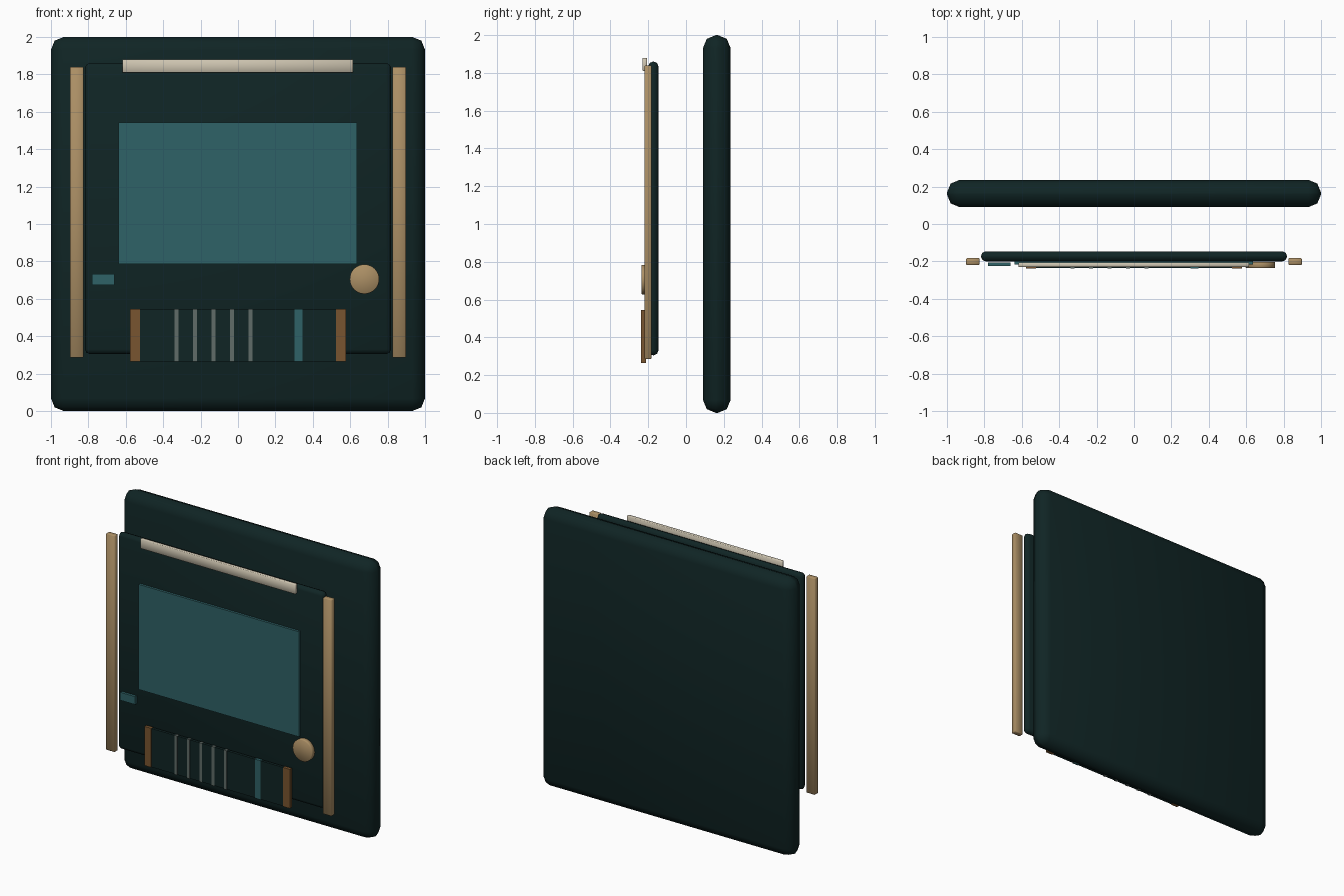
import bpy
import math

if "Cube" in bpy.data.objects:
    bpy.data.objects.remove(bpy.data.objects["Cube"], do_unlink=True)


def material(name, r, g, b):
    mat = bpy.data.materials.new(name)
    mat.use_nodes = True
    mat.diffuse_color = (r, g, b, 1)
    bsdf = next(n for n in mat.node_tree.nodes if n.type == "BSDF_PRINCIPLED")
    bsdf.inputs["Base Color"].default_value = (r, g, b, 1)
    return mat


DARK = material("dark green", 0.005, 0.018, 0.018)
TEAL = material("teal", 0.028, 0.122, 0.135)
TAN = material("tan", 0.41, 0.275, 0.13)
CREAM = material("cream", 0.62, 0.56, 0.44)
BROWN = material("brown", 0.19, 0.09, 0.029)
GREY = material("grey", 0.118, 0.15, 0.138)


def finish(obj, name, mat, bevel, segments):
    obj.name = name
    obj.data.materials.append(mat)
    if bevel:
        mod = obj.modifiers.new("rounded_edges", "BEVEL")
        mod.width = bevel
        mod.segments = segments
        mod.limit_method = "ANGLE"
        bpy.ops.object.modifier_apply(modifier=mod.name)
    bpy.ops.object.shade_smooth_by_angle(angle=math.radians(50))
    return obj


def box(name, mat, x, y, z, bevel=0.0, segments=1):
    """Box between the (low, high) limits on each axis."""
    limits = (x, y, z)
    bpy.ops.mesh.primitive_cube_add(size=1, location=[(a + b) / 2 for a, b in limits])
    obj = bpy.context.object
    obj.scale = [b - a for a, b in limits]
    bpy.ops.object.transform_apply(location=False, rotation=False, scale=True)
    return finish(obj, name, mat, bevel, segments)


# Rounded back slab and the thinner front panel
box("back_slab", DARK, (-1, 1), (0.09, 0.236), (0, 2), 0.068, 2)
box("front_panel", DARK, (-0.818, 0.818), (-0.2, -0.146), (0.305, 1.86), 0.025, 2)

# Side rails
for side, label in ((-1, "right"), (1, "left")):
    x = sorted((side * 0.827, side * 0.897))
    box(label + "_rail", TAN, x, (-0.22, -0.182), (0.285, 1.84), 0.004)

# Top bar, screen and small indicator
box("top_bar", CREAM, (-0.618, 0.616), (-0.23, -0.206), (1.81, 1.88), 0.003)
box("screen", TEAL, (-0.638, 0.635), (-0.217, -0.199), (0.787, 1.542))
box("indicator", TEAL, (-0.78, -0.66), (-0.225, -0.207), (0.675, 0.732))

# Round knob
bpy.ops.mesh.primitive_cylinder_add(vertices=32, radius=0.079, depth=0.034,
                                    location=(0.676, -0.219, 0.705),
                                    rotation=(math.pi / 2, 0, 0))
finish(bpy.context.object, "knob", TAN, 0.004, 1)

# Lower plate
PLATE_Z = (0.266, 0.543)
box("lower_plate", DARK, (-0.576, 0.576), (-0.234, -0.214), PLATE_Z)


# Coloured strips wrapped over the lower plate
def strip(name, mat, center, width):
    box(name, mat, (center - width / 2, center + width / 2), (-0.237, -0.213),
        (PLATE_Z[0] - 0.002, PLATE_Z[1] + 0.002))


for i in range(5):
    strip(f"grey_strip_{i + 1}", GREY, -0.328 + i * 0.0985, 0.021)
strip("teal_strip", TEAL, 0.323, 0.043)
for side, label in ((-1, "right"), (1, "left")):
    strip(label + "_end_strip", BROWN, side * 0.551, 0.054)
